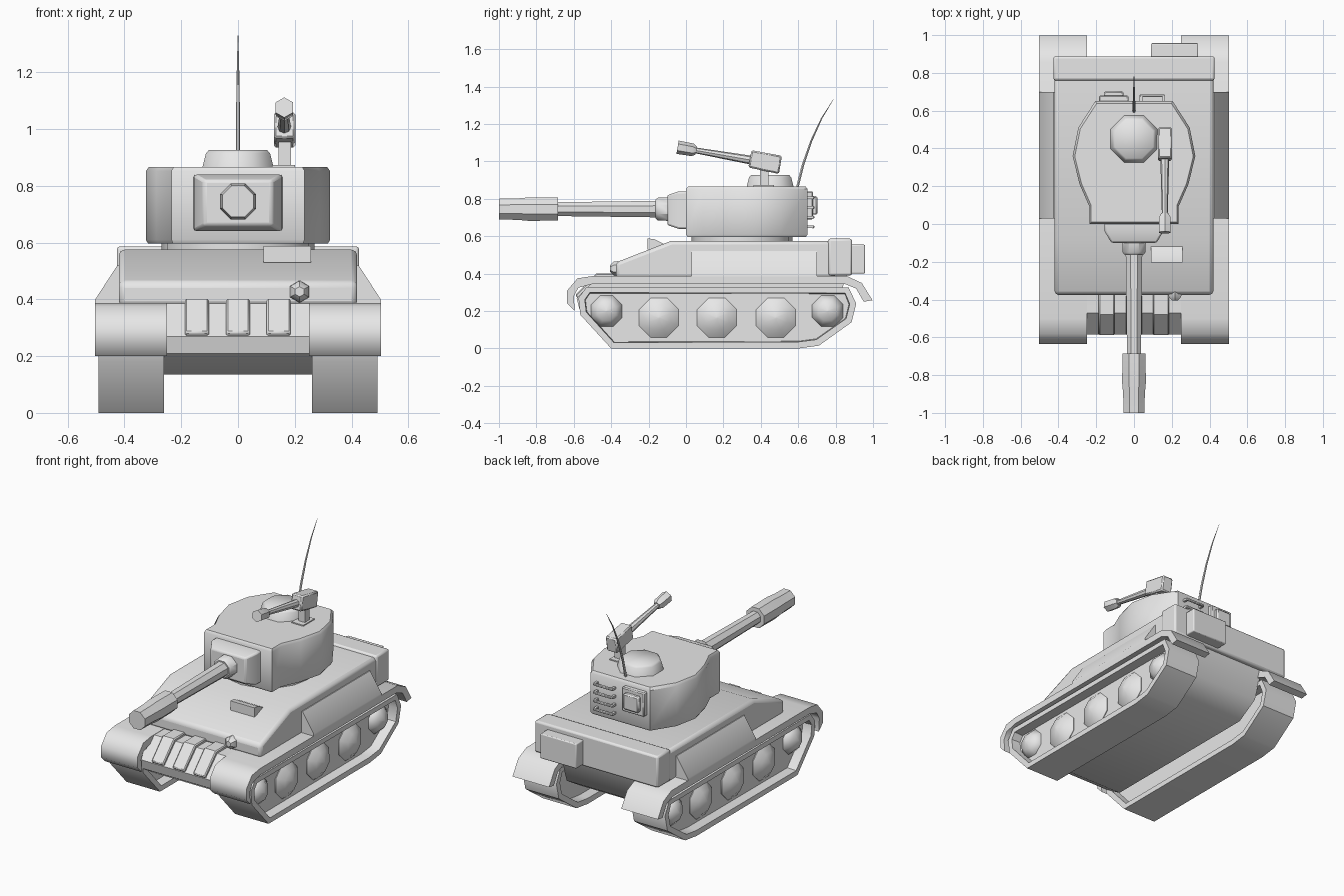
import bpy, bmesh, math
from mathutils import Vector

if "Cube" in bpy.data.objects:
    bpy.data.objects.remove(bpy.data.objects["Cube"])

grey = bpy.data.materials.new("light_grey")
grey.diffuse_color = (0.8, 0.8, 0.8, 1)
grey.use_nodes = True
grey.node_tree.nodes["Principled BSDF"].inputs["Base Color"].default_value = grey.diffuse_color


def finish(name, bm, bevel=0.0, angle=40, segments=2):
    bmesh.ops.recalc_face_normals(bm, faces=bm.faces)
    me = bpy.data.meshes.new(name)
    bm.to_mesh(me)
    bm.free()
    me.materials.append(grey)
    ob = bpy.data.objects.new(name, me)
    bpy.context.collection.objects.link(ob)
    if bevel:
        m = ob.modifiers.new("bevel", "BEVEL")
        m.width, m.segments, m.limit_method = bevel, segments, "ANGLE"
        m.angle_limit = math.radians(50)
    bpy.ops.object.select_all(action="DESELECT")
    ob.select_set(True)
    bpy.context.view_layer.objects.active = ob
    bpy.ops.object.shade_smooth_by_angle(angle=math.radians(angle))
    return ob


def loft(bm, rings):
    """Skin closed rings of points and cap both ends."""
    vs = [[bm.verts.new(p) for p in r] for r in rings]
    n = len(vs[0])
    for a, b in zip(vs, vs[1:]):
        for i in range(n):
            bm.faces.new((a[i], a[(i + 1) % n], b[(i + 1) % n], b[i]))
    bm.faces.new(vs[0])
    bm.faces.new(vs[-1])
    return bm


def side_prism(name, x0, x1, prof, **kw):
    """Extrude a (y, z) profile across x."""
    return finish(name, loft(bmesh.new(), [[(x, y, z) for y, z in prof] for x in (x0, x1)]), **kw)


def box(name, x, y, z, **kw):
    return side_prism(name, *x, [(y[0], z[0]), (y[1], z[0]), (y[1], z[1]), (y[0], z[1])], **kw)


def tube(name, stations, sides=8, phase=0.0, angle=40):
    """Round part through (point, radius) stations lying in a y-z plane."""
    pts = [Vector(p) for p, r in stations]
    rings = []
    for i, (p, r) in enumerate(stations):
        d = (pts[min(i + 1, len(pts) - 1)] - pts[max(i - 1, 0)]).normalized()
        u = Vector((1, 0, 0))
        v = d.cross(u)
        a = [phase + 2 * math.pi * k / sides for k in range(sides)]
        rings.append([pts[i] + r * (math.cos(t) * u + math.sin(t) * v) for t in a])
    return finish(name, loft(bmesh.new(), rings), angle=angle)


def mirror(ob):
    ob.modifiers.new("mirror", "MIRROR")
    return ob


# Lower hull and upper hull
side_prism("lower_hull", -0.265, 0.265, [
    (-0.36, 0.385), (-0.47, 0.385), (-0.585, 0.27), (-0.57, 0.21), (-0.45, 0.135),
    (0.66, 0.135), (0.80, 0.22), (0.87, 0.42), (0.3, 0.45)])
side_prism("upper_hull", -0.42, 0.42, [
    (-0.375, 0.375), (-0.375, 0.46), (-0.08, 0.575), (0.80, 0.575), (0.80, 0.375)], bevel=0.02)
box("rear_plate", (-0.427, 0.427), (0.76, 0.888), (0.39, 0.587), bevel=0.012)
box("rear_stowage_box", (0.09, 0.34), (0.87, 0.957), (0.40, 0.555), bevel=0.006)
side_prism("driver_visor", 0.09, 0.257, [
    (-0.205, 0.53), (-0.205, 0.588), (-0.17, 0.585), (-0.12, 0.56), (-0.12, 0.53)])

# Sloped side bins
bm = loft(bmesh.new(), [[(0.40, y, 0.38), (0.503, y, 0.38), (0.503, y, 0.40),
                         (0.425, y, 0.52), (0.40, y, 0.52)] for y in (0.03, 0.70)])
mirror(finish("side_bin", bm))

# Fenders curling down at both ends
mirror(side_prism("fender", 0.25, 0.503, [
    (-0.595, 0.20), (-0.635, 0.24), (-0.635, 0.31), (-0.58, 0.375), (-0.50, 0.387),
    (0.86, 0.387), (0.94, 0.35), (0.997, 0.258), (0.95, 0.25), (0.91, 0.32),
    (0.85, 0.345), (-0.50, 0.345), (-0.575, 0.325), (-0.60, 0.28)], angle=50))

# Tracks with recessed flanks
bm = loft(bmesh.new(), [[(x, y, z) for y, z in [
    (-0.53, 0.33), (-0.575, 0.27), (-0.565, 0.18), (-0.40, 0.0), (0.60, 0.0), (0.71, 0.015),
    (0.885, 0.14), (0.91, 0.24), (0.87, 0.325)]] for x in (0.26, 0.492)])
bmesh.ops.recalc_face_normals(bm, faces=bm.faces)
flanks = [f for f in bm.faces if len(f.verts) > 4]
bmesh.ops.inset_individual(bm, faces=flanks, thickness=0.035)
bmesh.ops.inset_individual(bm, faces=flanks, thickness=0.004, depth=-0.06)
mirror(finish("track", bm))

# Domed road wheels
for i, (y, z, r) in enumerate([(-0.425, 0.20, 0.09), (-0.145, 0.165, 0.114), (0.165, 0.165, 0.114),
                               (0.48, 0.165, 0.114), (0.757, 0.20, 0.09)]):
    bm = bmesh.new()
    rings = [[(x, y + r * k * math.cos(a), z + r * k * math.sin(a))
              for a in [math.pi * (j + 0.5) / 4 for j in range(8)]]
             for x, k in [(0.41, 0.95), (0.437, 1.0), (0.472, 0.6), (0.487, 0.05)]]
    mirror(finish("road_wheel_%d" % i, loft(bm, rings), angle=60))

# Spare links over the nose and the bow gun ball
for i, x in enumerate((-0.145, 0.0, 0.143)):
    side_prism("spare_link_%d" % i, x - 0.042, x + 0.042, [
        (-0.36, 0.38), (-0.36, 0.402), (-0.48, 0.402), (-0.592, 0.285), (-0.575, 0.262), (-0.46, 0.37)],
        bevel=0.006, segments=1)
tube("bow_gun", [((0.217, -0.36, 0.427), 0.04), ((0.217, -0.385, 0.427), 0.038),
                 ((0.217, -0.405, 0.427), 0.018)], sides=6, phase=math.pi / 6)

# Turret ring and turret body
bm = bmesh.new()
loft(bm, [[(0.27 * math.cos(a), 0.30 + 0.27 * math.sin(a), z)
           for a in [2 * math.pi * k / 16 for k in range(16)]] for z in (0.56, 0.61)])
finish("turret_ring", bm)
half = [(0.235, 0.0), (0.235, 0.09), (0.288, 0.21), (0.325, 0.36), (0.295, 0.51), (0.205, 0.65)]
plan = half + [(-x, y) for x, y in reversed(half)]


def turret_ring(z, s):
    return [(x * s, 0.32 + (y - 0.32) * s, z) for x, y in plan]


finish("turret", loft(bmesh.new(), [turret_ring(0.597, 0.975), turret_ring(0.61, 1), turret_ring(0.852, 1),
                                    turret_ring(0.867, 0.965)]), angle=38)

# Gun mantlet and main gun
bm = loft(bmesh.new(), [[(sx * w, y, 0.74 + sz * h) for sx, sz in ((-1, -1), (1, -1), (1, 1), (-1, 1))]
                        for y, w, h in ((0.02, 0.157, 0.10), (-0.04, 0.155, 0.10), (-0.10, 0.12, 0.08))])
finish("mantlet", bm, bevel=0.01)
ph = math.pi / 8


def gun(name, stations):
    return tube(name, [((0, y, 0.745), r) for y, r in stations], phase=ph)


gun("gun_collar", [(-0.08, 0.068), (-0.15, 0.066), (-0.162, 0.055)])
gun("gun_barrel", [(-0.12, 0.048), (-0.70, 0.040)])
gun("muzzle_brake", [(-0.685, 0.066), (-0.84, 0.068), (-0.90, 0.062), (-1.0, 0.060)])

# Cupola and whip antenna
bm = loft(bmesh.new(), [[(r * math.cos(a), 0.45 + r * math.sin(a), z)
                         for a in [math.pi * (k + 0.5) / 4 for k in range(8)]]
                        for r, z in ((0.137, 0.86), (0.122, 0.915), (0.11, 0.927))])
finish("cupola", bm, angle=60)
tube("antenna", [((0, 0.595, 0.86), 0.008), ((0, 0.625, 0.98), 0.0075), ((0, 0.67, 1.11), 0.006),
                 ((0, 0.725, 1.23), 0.004), ((0, 0.787, 1.33), 0.001)], sides=6)

# Roof machine gun
box("gun_mount_plate", (0.12, 0.20), (0.36, 0.47), (0.86, 0.874))
box("gun_mount_post", (0.143, 0.186), (0.395, 0.44), (0.86, 0.97))
side_prism("machine_gun_body", 0.126, 0.202, [(0.35, 1.06), (0.513, 1.03), (0.497, 0.933), (0.333, 0.968)],
           bevel=0.008, segments=1)
tube("machine_gun_barrel", [((0.163, 0.36, 1.005), 0.024), ((0.163, 0.0, 1.068), 0.014)])
tube("machine_gun_muzzle", [((0.163, 0.055, 1.058), 0.022), ((0.163, 0.035, 1.062), 0.034),
                            ((0.163, -0.045, 1.076), 0.036)], sides=6, phase=math.pi / 6)

# Turret rear: stowage case and grab rails
box("case_frame", (-0.185, -0.03), (0.63, 0.68), (0.69, 0.84), bevel=0.006, segments=1)
box("case_lid", (-0.16, -0.055), (0.67, 0.703), (0.715, 0.815), bevel=0.008, segments=1)
for i in range(4):
    z = 0.65 + 0.052 * i
    box("grab_rail_%d" % i, (0.03, 0.165), (0.672, 0.686), (z - 0.008, z + 0.008), bevel=0.004, segments=1)
    for x in (0.03, 0.151):
        box("rail_foot_%d" % i, (x, x + 0.014), (0.63, 0.68), (z - 0.007, z + 0.007))
